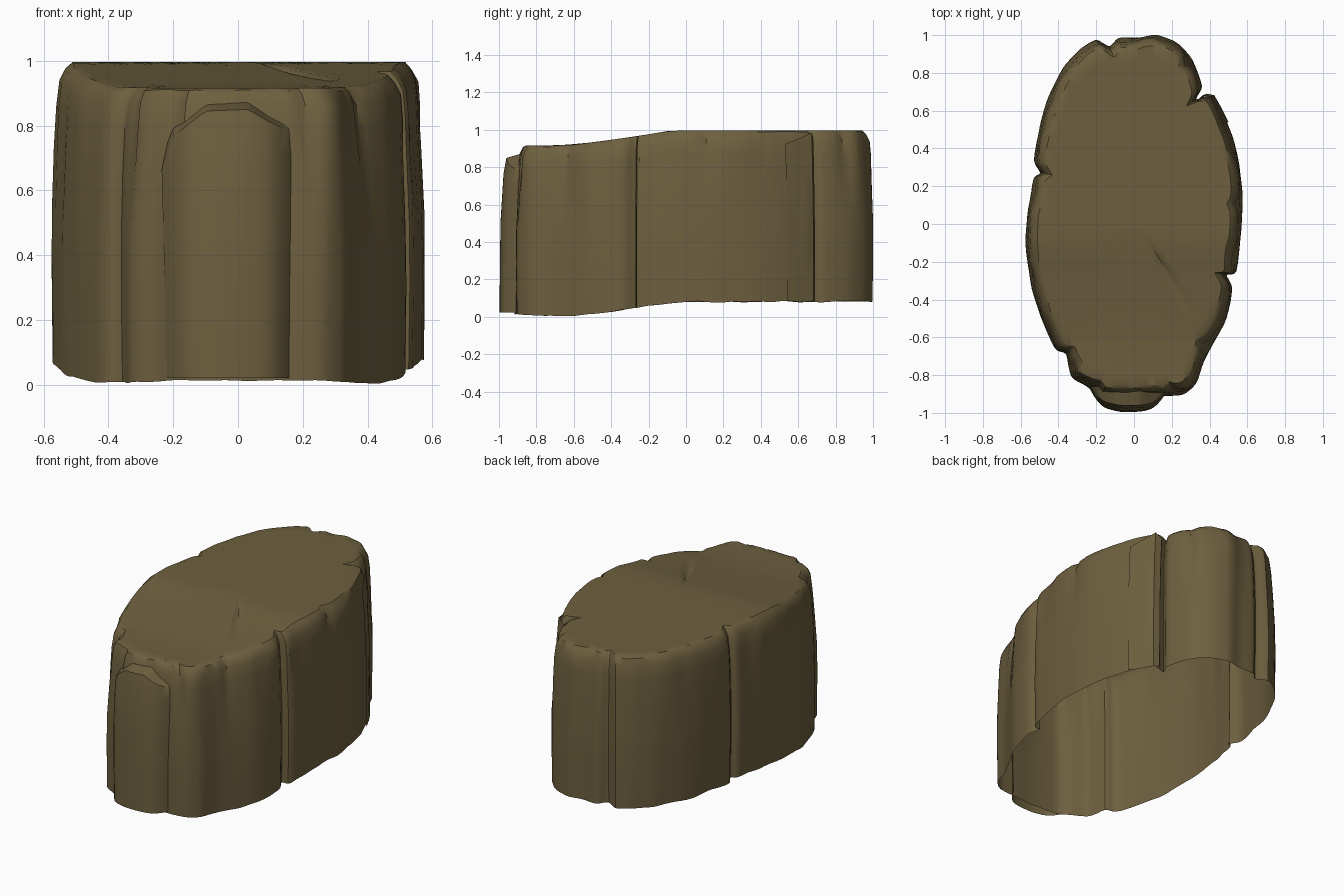
import bpy, bmesh, math
from mathutils import Vector, noise

if "Cube" in bpy.data.objects:
    bpy.data.objects.remove(bpy.data.objects["Cube"])

bark = bpy.data.materials.new("brown bark")
bark.diffuse_color = (0.155, 0.117, 0.05, 1)
bark.use_nodes = True
bark.node_tree.nodes["Principled BSDF"].inputs["Base Color"].default_value = bark.diffuse_color

# trunk outline seen from above, clockwise, with the bark splits as notches
OUTLINE = [(.12, 1), (.23, .96), (.31, .87), (.36, .73), (.33, .66), (.42, .68), (.49, .55),
           (.55, .36), (.575, .15), (.57, -.02), (.54, -.25), (.49, -.27), (.52, -.34), (.49, -.5),
           (.42, -.63), (.37, -.73), (.33, -.84), (.26, -.9), (.16, -.91), (0, -.92), (-.18, -.91),
           (-.25, -.86), (-.33, -.81), (-.36, -.69), (-.42, -.66), (-.5, -.48), (-.55, -.3),
           (-.575, -.1), (-.56, .08), (-.53, .24), (-.495, .27), (-.53, .34), (-.5, .52),
           (-.45, .68), (-.38, .82), (-.28, .93), (-.2, .975), (-.13, .94), (-.08, .985), (.03, .985)]


def lerp_table(table, v):
    for (a, fa), (b, fb) in zip(table, table[1:]):
        if v <= b:
            t = max(0, (v - a) / (b - a))
            return fa + (fb - fa) * t
    return table[-1][1]


def top_z(y):
    return lerp_table([(-1, .915), (-.62, .918), (-.3, .96), (-.1, .993), (0, .997), (1, .997)], y)


def bottom_z(y):
    return lerp_table([(-1, .02), (-.75, .005), (-.5, .012), (-.2, .06), (0, .08), (1, .082)], y)


def smooth_loop(pts, steps):
    out, n = [], len(pts)
    for i in range(n):
        p0, p1, p2, p3 = (Vector(pts[(i + k) % n]) for k in (-1, 0, 1, 2))
        for s in range(steps):
            t = s / steps
            m1, m2 = (p2 - p0) * .35, (p3 - p1) * .35
            out.append(p1 * (2*t**3 - 3*t*t + 1) + m1 * (t**3 - 2*t*t + t)
                       + p2 * (3*t*t - 2*t**3) + m2 * (t**3 - t*t))
    return out


def finish(bm, name):
    me = bpy.data.meshes.new(name)
    bmesh.ops.recalc_face_normals(bm, faces=bm.faces)
    bm.to_mesh(me)
    bm.free()
    me.materials.append(bark)
    ob = bpy.data.objects.new(name, me)
    bpy.context.collection.objects.link(ob)
    bpy.ops.object.select_all(action='DESELECT')
    ob.select_set(True)
    bpy.context.view_layer.objects.active = ob
    bpy.ops.object.shade_smooth_by_angle(angle=math.radians(35))
    return ob


def bridge(bm, a, b, closed):
    n = len(a)
    for i in range(n if closed else n - 1):
        j = (i + 1) % n
        bm.faces.new((a[i], a[j], b[j], b[i]))


# trunk: open-bottomed bark wall, rounded rim and sawn top
GOUGES = [(.56, -.17), (.56, .11), (.4, -.66), (-.22, -.9), (.24, -.9), (-.36, -.78), (.3, .87)]
CRACK = (Vector((.1, -.13)), Vector((.27, -.43)))
loop = smooth_loop(OUTLINE, 4)
bm = bmesh.new()
rings = []
# height fraction, inset, roughness
for f, inset, rough in [(0, .003, .004), (.3, 0, .004), (.5, .002, .006), (.72, .01, .012),
                        (.86, .017, .016), (.945, .027, .02), (.985, .045, .015), (1, .065, .012)]:
    ring = []
    for p in loop:
        nrm = Vector((p.x / .33, p.y)).normalized()
        wob = noise.noise(Vector((p.x * 9, p.y * 9, f * 1.5)))
        d = inset + rough * wob
        for g in GOUGES:
            d += .03 * max(0, 1 - (p - Vector(g)).length / .05) * max(0, min(1, (f - .6) / .25))
        q = p - nrm * d
        lo, hi = bottom_z(q.y), top_z(q.y)
        z = lo + (hi - lo) * f
        if f == 0:
            z += .008 * wob
        elif .9 < f < 1:
            z += .018 * wob
        ring.append(bm.verts.new((q.x, q.y, z)))
    rings.append(ring)
rim = [v.co.copy() for v in rings[-1]]
centre = Vector((0, .03))
for s in (.94, .8, .65, .5, .35, .2, .08):
    ring = []
    for c in rim:
        q = centre + (c.xy - centre) * s
        a, b = CRACK
        t = max(0, min(1, (q - a).dot(b - a) / (b - a).length_squared))
        dist = (q - a.lerp(b, t)).length
        z = top_z(q.y) - .02 * max(0, 1 - dist / .025)
        ring.append(bm.verts.new((q.x, q.y, z)))
    rings.append(ring)
for a, b in zip(rings, rings[1:]):
    bridge(bm, a, b, True)
hub = bm.verts.new((0, .03, .997))
last = rings[-1]
for i in range(len(last)):
    bm.faces.new((last[i], last[(i + 1) % len(last)], hub))
finish(bm, "trunk")

# front bark slab: raised plate with an arched top
bm = bmesh.new()
TOP = [(-.25, .58), (-.21, .76), (-.1, .845), (.03, .85), (.1, .81), (.17, .78), (.2, .6)]
N = 24
rows = []
for f, back in [(0, 0), (.3, 0), (.6, .004), (.9, .02), (1, .035), (1.03, .12)]:
    row = []
    for i in range(N + 1):
        u = i / N * 2 - 1
        x = -.025 + u * (.21 - .015 * (1 - f))
        bulge = (1 - abs(u) ** 3.5) * .11
        y = -.885 - bulge + back + .006 * noise.noise(Vector((x * 14, 3, f)))
        z = .022 + (lerp_table(TOP, x) - .022) * f
        row.append(bm.verts.new((x, min(y, -.86), z)))
    rows.append(row)
for a, b in zip(rows, rows[1:]):
    bridge(bm, a, b, False)
finish(bm, "front_bark_slab")

# back right bark splinter: thin sheet lapping over the split
bm = bmesh.new()
rows = []
for f, back in [(0, 0), (.5, .004), (.85, .015), (1, .025)]:
    row = []
    for i, (x, y) in enumerate([(.34, .64), (.385, .69), (.425, .682), (.46, .62), (.5, .54)]):
        z = .085 + (.9 - .03 * abs(i - 2)) * f
        row.append(bm.verts.new((x - back, y - back * .4, z)))
    rows.append(row)
for a, b in zip(rows, rows[1:]):
    bridge(bm, a, b, False)
finish(bm, "bark_splinter")
